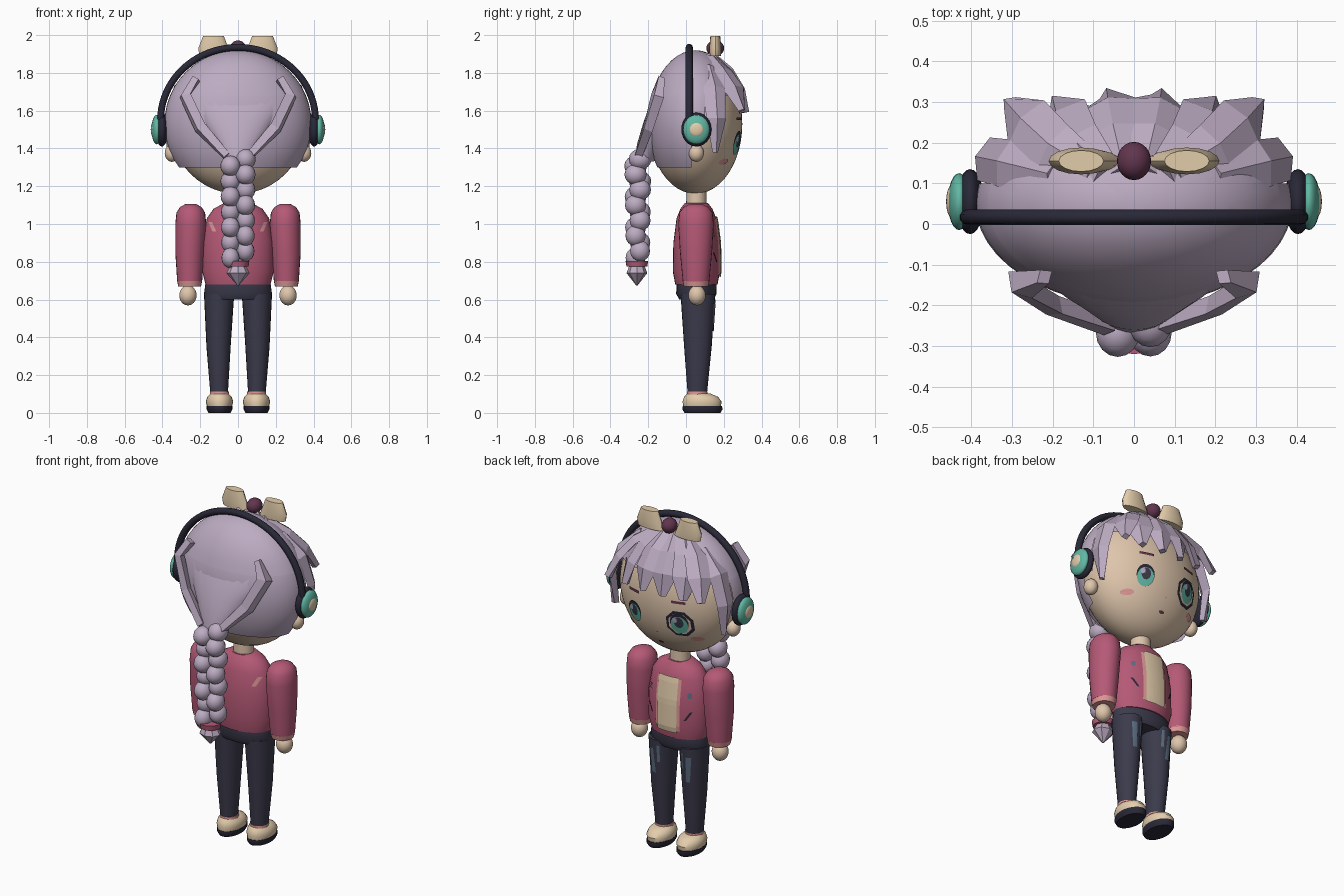
import bpy, bmesh, math
from mathutils import Vector

if "Cube" in bpy.data.objects:
    bpy.data.objects.remove(bpy.data.objects["Cube"])


def material(name, rgb):
    lin = [(c / 255) ** 2.2 for c in rgb] + [1]
    m = bpy.data.materials.new(name)
    m.use_nodes = True
    m.diffuse_color = lin
    m.node_tree.nodes["Principled BSDF"].inputs["Base Color"].default_value = lin
    return m


HAIR = material("lavender hair", (187, 170, 193))
SKIN = material("skin", (222, 196, 170))
CREAM = material("cream", (226, 203, 170))
PINK = material("rose jacket", (180, 90, 118))
NAVY = material("navy denim", (62, 61, 77))
DARK = material("dark charcoal", (45, 44, 58))
TEAL = material("teal", (98, 182, 163))
PLUM = material("plum", (98, 56, 79))
BLUSH = material("light pink", (221, 150, 148))
FADED = material("faded denim", (92, 108, 128))
HEAD, HEAD_R = Vector((0, 0.05, 1.53)), Vector((0.36, 0.248, 0.37))


def finish(name, bm, mat, smooth=True):
    bmesh.ops.recalc_face_normals(bm, faces=bm.faces)
    me = bpy.data.meshes.new(name)
    bm.to_mesh(me)
    bm.free()
    me.materials.append(mat)
    ob = bpy.data.objects.new(name, me)
    bpy.context.collection.objects.link(ob)
    if smooth:
        bpy.ops.object.select_all(action='DESELECT')
        ob.select_set(True)
        bpy.context.view_layer.objects.active = ob
        bpy.ops.object.shade_smooth_by_angle(angle=math.radians(40))
    return ob


def sphere_mesh(loc, radii, seg=24):
    bm = bmesh.new()
    bmesh.ops.create_uvsphere(bm, u_segments=seg, v_segments=seg // 2, radius=1)
    for v in bm.verts:
        v.co = Vector(a * b + c for a, b, c in zip(v.co, radii, loc))
    return bm


def ball(name, loc, radii, mat, seg=24):
    return finish(name, sphere_mesh(loc, radii, seg), mat)


def bridge(bm, rings):
    n = len(rings[0])
    for a, b in zip(rings, rings[1:]):
        for i in range(n):
            j = (i + 1) % n
            bm.faces.new((a[i], a[j], b[j], b[i]))
    bm.faces.new(rings[0])
    bm.faces.new(rings[-1])


def loft(name, rings, mat, n=24, smooth=True):
    """Stack of horizontal ellipses: (cx, cy, z, rx, ry)."""
    bm = bmesh.new()
    loops = []
    for cx, cy, z, rx, ry in rings:
        angles = [math.tau * i / n for i in range(n)]
        loops.append([bm.verts.new((cx + rx * math.cos(a), cy + ry * math.sin(a), z)) for a in angles])
    bridge(bm, loops)
    return finish(name, bm, mat, smooth)


def lock(name, path, widths, thick=0.022):
    """Faceted hair lock, diamond in section, lying around the head."""
    bm = bmesh.new()
    pts = [Vector(p) for p in path]
    loops = []
    for i, p in enumerate(pts):
        t = (pts[min(i + 1, len(pts) - 1)] - pts[max(i - 1, 0)]).normalized()
        out = p - HEAD
        out = (out - out.dot(t) * t).normalized()
        side = t.cross(out) * widths[i]
        loops.append([bm.verts.new(q) for q in (p + side, p + out * thick, p - side, p - out * thick)])
    bridge(bm, loops)
    return finish(name, bm, HAIR, False)


def head_y(x, z):
    return HEAD.y + HEAD_R.y * math.sqrt(max(0, 1 - (x / HEAD_R.x) ** 2 - ((z - HEAD.z) / HEAD_R.z) ** 2))


def ring_surface(rings, sign=1):
    """Surface depth of a loft, as a function of x and z."""
    def depth(x, z):
        for a, b in zip(rings, rings[1:]):
            if a[2] <= z <= b[2]:
                f = (z - a[2]) / (b[2] - a[2])
                cx, cy, _, rx, ry = [p + (q - p) * f for p, q in zip(a, b)]
                return cy + sign * ry * math.sqrt(max(0, 1 - ((x - cx) / rx) ** 2))
        return 0
    return depth


def disc(name, cx, cz, rx, rz, off, mat, n=20):
    """Thin painted oval on the face."""
    bm = bmesh.new()
    mid = bm.verts.new((cx, head_y(cx, cz) + off, cz))
    rim = []
    for i in range(n):
        a = math.tau * (i + 0.5) / n
        x, z = cx + rx * math.cos(a), cz + rz * math.sin(a)
        rim.append(bm.verts.new((x, head_y(x, z) + off, z)))
    for i in range(n):
        bm.faces.new((mid, rim[i], rim[(i + 1) % n]))
    return finish(name, bm, mat, False)


def panel(name, x0, x1, z0, z1, depth, off, mat, slant=0, n=10):
    """Thin patch following a surface."""
    bm = bmesh.new()
    grid = []
    for j in range(n + 1):
        z = z0 + (z1 - z0) * j / n
        xs = [x0 + (x1 - x0) * i / n + slant * j / n for i in range(n + 1)]
        grid.append([bm.verts.new((x, depth(x, z) + off, z)) for x in xs])
    for a, b in zip(grid, grid[1:]):
        for i in range(n):
            bm.faces.new((a[i], a[i + 1], b[i + 1], b[i]))
    return finish(name, bm, mat, False)


# Head, neck and hair cap
ball("head", HEAD, HEAD_R, SKIN, 48)
loft("neck", [(0, 0.055, 1.06, 0.058, 0.055), (0, 0.055, 1.2, 0.055, 0.052)], SKIN)
bm = sphere_mesh(HEAD, (0.39, 0.25, 0.39), 48)
for co, no in (((0, 0, 1.3), (0, 0, 1)), ((0, 0, 1.45), (0, 0, 1)), ((0, 0, 1.68), (0, 0, 1)),
               ((0, 0.03, 0), (0, 1, 0)), ((0, 0.1, 0), (0, 1, 0))):
    bmesh.ops.bisect_plane(bm, geom=bm.verts[:] + bm.edges[:] + bm.faces[:], plane_co=co, plane_no=no)


def bald(c):
    return c.z < 1.3 or (c.z < 1.45 and c.y > 0.03) or (c.z < 1.68 and c.y > 0.1)


bmesh.ops.delete(bm, geom=[f for f in bm.faces if bald(f.calc_center_median())], context='FACES')
finish("hair_cap", bm, HAIR)

# Hair drawn together into the braid
loft("gathered_hair", [(0, -0.22, 1.33, 0.07, 0.05), (0, -0.19, 1.42, 0.11, 0.07), (0, -0.14, 1.54, 0.19, 0.085),
                       (0, -0.09, 1.66, 0.26, 0.09), (0, -0.06, 1.76, 0.22, 0.06)], HAIR)
for x in (-0.18, -0.06, 0.06, 0.18):
    d = x * x
    lock("bang", [(x * 0.4, 0.13, 1.895), (x * 0.8, 0.235 - d, 1.81), (x, 0.295 - d, 1.71), (x * 1.05, 0.315 - d * 0.5, 1.59)],
         (0.04, 0.065, 0.074, 0.022))
for s, tag in ((1, "left"), (-1, "right")):
    lock("outer_bang_" + tag, [(s * 0.1, 0.13, 1.88), (s * 0.2, 0.19, 1.81), (s * 0.265, 0.25, 1.72), (s * 0.305, 0.295, 1.6)],
         (0.04, 0.065, 0.07, 0.022))
    lock("side_lock_" + tag, [(s * 0.2, 0.12, 1.83), (s * 0.32, 0.15, 1.72), (s * 0.37, 0.16, 1.56), (s * 0.355, 0.155, 1.38)],
         (0.04, 0.06, 0.055, 0.015))
    lock("back_strand_" + tag, [(s * 0.22, -0.13, 1.77), (s * 0.28, -0.15, 1.68), (s * 0.2, -0.2, 1.51), (s * 0.06, -0.25, 1.36)],
         (0.02, 0.045, 0.04, 0.025), 0.028)

# Braid
for i in range(7):
    for s in (-1, 1):
        k = 1 - 0.02 * i
        ball("braid_bead", (s * 0.04, -0.255 + 0.012 * s * (-1) ** i, 1.325 - 0.081 * i + 0.018 * s),
             (0.054 * k, 0.06 * k, 0.055), HAIR, 16)
loft("braid_tie", [(0, -0.26, 0.775, 0.055, 0.055), (0, -0.26, 0.805, 0.06, 0.06)], PINK)
loft("braid_tip", [(0, -0.26, 0.675, 0.004, 0.004), (0, -0.26, 0.74, 0.062, 0.055), (0, -0.26, 0.78, 0.04, 0.04)], HAIR, 8, False)

# Headphone band
curve = bpy.data.curves.new("headphone_band", 'CURVE')
curve.dimensions = '3D'
curve.bevel_depth = 0.019
curve.bevel_resolution = 3
curve.use_fill_caps = True
spline = curve.splines.new('POLY')
spline.points.add(40)
for i, p in enumerate(spline.points):
    a = math.pi * i / 40
    p.co = (0.41 * math.cos(a), 0.017, 1.55 + 0.385 * math.sin(a), 1)
curve.materials.append(DARK)
bpy.context.collection.objects.link(bpy.data.objects.new("headphone_band", curve))

# Torso, hips and jacket front
torso = [(0, 0.055, 0.68, 0.172, 0.112), (0, 0.055, 0.75, 0.19, 0.125), (0, 0.055, 0.9, 0.188, 0.122),
         (0, 0.055, 1.03, 0.165, 0.105), (0, 0.055, 1.08, 0.13, 0.085), (0, 0.055, 1.11, 0.075, 0.062)]
loft("jacket", torso, PINK, 32)
loft("hips", [(0, 0.055, 0.6, 0.165, 0.09), (0, 0.055, 0.63, 0.18, 0.107), (0, 0.055, 0.69, 0.172, 0.105)], NAVY)
chest, back = ring_surface(torso), ring_surface(torso, -1)
panel("jacket_trim", -0.078, 0.078, 0.73, 1.03, chest, 0.004, BLUSH)
panel("shirt_panel", -0.063, 0.063, 0.72, 1.04, chest, 0.009, CREAM)

# Hair bow
ball("bow_knot", (0, 0.155, 1.93), (0.042, 0.047, 0.042), PLUM)

# Mouth and nose
disc("mouth", 0, 1.27, 0.018, 0.008, 0.004, PLUM, 10)
disc("nose", 0, 1.345, 0.006, 0.006, 0.004, BLUSH, 8)
disc("eye_frame", -0.145, 1.425, 0.08, 0.084, 0.003, DARK, 8)
disc("eye_frame_inside", -0.145, 1.425, 0.064, 0.068, 0.0045, SKIN, 8)

for s, tag in ((1, "left"), (-1, "right")):
    # Face details
    ex = s * 0.145
    disc("lash_" + tag, ex, 1.435, 0.05, 0.058, 0.006, DARK)
    disc("iris_" + tag, ex, 1.42, 0.046, 0.054, 0.0075, TEAL)
    disc("pupil_" + tag, ex, 1.437, 0.026, 0.034, 0.009, NAVY, 12)
    disc("eye_glint_" + tag, ex + 0.02, 1.45, 0.014, 0.018, 0.0105, HAIR, 6)
    disc("blush_" + tag, s * 0.215, 1.33, 0.032, 0.016, 0.004, BLUSH, 12)
    panel("brow_" + tag, ex - 0.04, ex + 0.04, 1.55, 1.565, head_y, 0.006, PLUM)
    ball("ear_" + tag, (s * 0.35, 0.055, 1.375), (0.038, 0.04, 0.046), SKIN)

    # Ear cups and bow wings
    ball("cup_pad_" + tag, (s * 0.403, 0.055, 1.5), (0.034, 0.08, 0.09), DARK)
    ball("cup_shell_" + tag, (s * 0.43, 0.055, 1.5), (0.028, 0.07, 0.078), TEAL)
    ball("cup_button_" + tag, (s * 0.45, 0.055, 1.5), (0.012, 0.038, 0.038), CREAM)
    loft("bow_wing_" + tag, [(s * 0.12, 0.155, 1.89, 0.085, 0.03), (s * 0.13, 0.155, 1.93, 0.08, 0.033),
                             (s * 0.13, 0.155, 1.995, 0.055, 0.026)], CREAM, 16)

    # Arms
    x = s * 0.25
    loft("sleeve_" + tag, [(s * 0.256, 0.053, 0.695, 0.066, 0.07), (s * 0.255, 0.053, 0.85, 0.077, 0.085),
                           (x, 0.053, 1.0, 0.082, 0.094), (x, 0.053, 1.06, 0.076, 0.088),
                           (x, 0.053, 1.09, 0.057, 0.065), (x, 0.053, 1.107, 0.025, 0.03)], PINK)
    loft("cuff_" + tag, [(s * 0.256, 0.053, 0.668, 0.06, 0.064), (s * 0.256, 0.053, 0.698, 0.066, 0.071)], BLUSH)
    ball("hand_" + tag, (s * 0.265, 0.058, 0.622), (0.046, 0.046, 0.053), SKIN)

    # Jacket patches
    panel("shoulder_patch_" + tag, s * 0.115, s * 0.135, 0.96, 1.01, back, -0.005, BLUSH, s * 0.022)
    panel("pocket_" + tag, s * 0.1, s * 0.112, 0.8, 0.85, chest, 0.005, DARK, s * 0.03)
    panel("badge_" + tag, s * 0.115, s * 0.135, 0.93, 0.96, chest, 0.005, FADED)

    # Legs, socks and shoes
    leg = [(s * 0.1, 0.06, 0.11, 0.047, 0.052), (s * 0.103, 0.063, 0.35, 0.064, 0.073), (s * 0.1, 0.063, 0.63, 0.08, 0.092)]
    loft("trouser_leg_" + tag, leg, NAVY)
    shin = ring_surface(leg)
    panel("worn_patch_" + tag, s * 0.095, s * 0.125, 0.43, 0.58, shin, 0.005, FADED, s * 0.012)
    panel("worn_strip_" + tag, s * 0.07, s * 0.085, 0.5, 0.6, shin, 0.005, FADED)
    loft("sock_" + tag, [(s * 0.098, 0.06, 0.08, 0.052, 0.056), (s * 0.098, 0.06, 0.112, 0.05, 0.054)], BLUSH)
    f = s * 0.098
    loft("sole_" + tag, [(f, 0.087, 0, 0.058, 0.095), (f, 0.087, 0.018, 0.068, 0.106), (f, 0.087, 0.036, 0.068, 0.104)], DARK)
    loft("shoe_" + tag, [(f, 0.085, 0.034, 0.066, 0.1), (f, 0.085, 0.06, 0.073, 0.103), (f, 0.08, 0.085, 0.065, 0.09),
                         (f, 0.068, 0.102, 0.048, 0.062)], CREAM)
